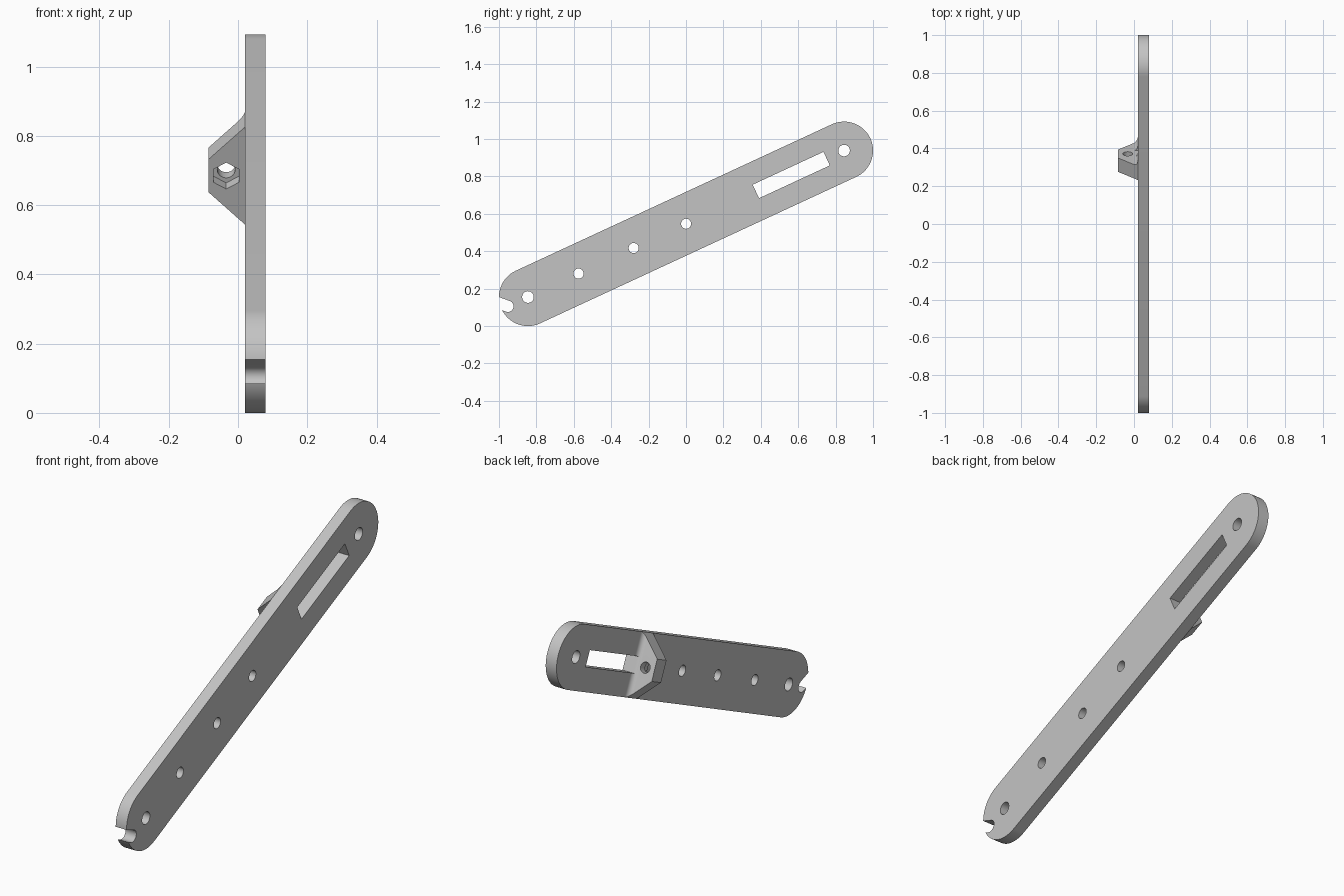
import bpy
import bmesh
from math import atan2, cos, sin, pi, hypot
from mathutils import Matrix, Vector

cube = bpy.data.objects.get("Cube")
if cube:
    bpy.data.objects.remove(cube, do_unlink=True)

grey = bpy.data.materials.new("plain grey")
grey.use_nodes = True
grey.diffuse_color = (0.55, 0.55, 0.55, 1)
grey.node_tree.nodes["Principled BSDF"].inputs["Base Color"].default_value = grey.diffuse_color

# Local frame: x = thickness, y = along the arm, z = across the arm
R = 0.155
DY, DZ = 1.69, 0.783
LENGTH = hypot(DY, DZ)
PLACE = Matrix.Translation((0, -DY / 2, R)) @ Matrix.Rotation(atan2(DZ, DY), 4, "X")
INNER, OUTER = 0.02, 0.08


def make_object(name, bm):
    bmesh.ops.recalc_face_normals(bm, faces=bm.faces)
    mesh = bpy.data.meshes.new(name)
    bm.to_mesh(mesh)
    bm.free()
    mesh.materials.append(grey)
    obj = bpy.data.objects.new(name, mesh)
    bpy.context.collection.objects.link(obj)
    return obj


def arc(cy, cz, r, start, end, steps):
    angles = [start + (end - start) * i / steps for i in range(steps + 1)]
    return [(cy + r * cos(a), cz + r * sin(a)) for a in angles]


def slab(name, outline, x0, x1):
    """Extrude an outline of (along, across) points through the thickness."""
    bm = bmesh.new()
    face = bm.faces.new([bm.verts.new((x0, y, z)) for y, z in outline])
    grown = bmesh.ops.extrude_face_region(bm, geom=[face])["geom"]
    moved = [v for v in grown if isinstance(v, bmesh.types.BMVert)]
    bmesh.ops.translate(bm, verts=moved, vec=(x1 - x0, 0, 0))
    return make_object(name, bm)


def rod(name, sides, r, x, y0, y1):
    """Cylinder or hexagon running along the arm, a corner pointing across."""
    bm = bmesh.new()
    bmesh.ops.create_cone(bm, cap_ends=True, segments=sides, radius1=r, radius2=r, depth=y1 - y0)
    bmesh.ops.transform(bm, verts=bm.verts, matrix=Matrix.Translation((x, (y0 + y1) / 2, 0))
                        @ Matrix.Rotation(pi / 2, 4, "X"))
    return make_object(name, bm)


def cut(target, cutter):
    cutter.hide_render = True
    mod = target.modifiers.new("cut", "BOOLEAN")
    mod.operation = "DIFFERENCE"
    mod.solver = "EXACT"
    mod.object = cutter
    bpy.ops.object.select_all(action="DESELECT")
    bpy.context.view_layer.objects.active = target
    target.select_set(True)
    bpy.ops.object.modifier_apply(modifier=mod.name)
    bpy.data.objects.remove(cutter, do_unlink=True)


# Arm plate with rounded ends
outline = arc(LENGTH, 0, R, -pi / 2, pi / 2, 40) + arc(0, 0, R, pi / 2, 3 * pi / 2, 40)
plate = slab("arm_plate", outline, INNER, OUTER)

# Round holes along the centre line
for along, r in ((0, 0.031), (0.298, 0.027), (0.623, 0.027), (0.932, 0.027), (LENGTH, 0.031)):
    cut(plate, slab("hole_cutter", arc(along, 0, r, 0, 2 * pi * 31 / 32, 31), 0, 0.1))

# Rounded notch leaving the lower end at 45 degrees
notch = arc(-0.118, 0, 0.03, -3 * pi / 4, pi / 4, 20)
notch += [(y - 0.1, z + 0.1) for y, z in (notch[-1], notch[0])]
cut(plate, slab("notch_cutter", notch, 0, 0.1))

# Bracket: tapers away from the plate, with a fillet at its foot on one side
FRONT, BACK = 1.26, 1.341
TIP, FILLET = -0.085, 0.025
stations = [(TIP, 0)]
for i in range(9):
    a = pi / 2 * i / 8
    stations.append((INNER - FILLET + FILLET * sin(a), FILLET * (1 - cos(a))))
bm = bmesh.new()
rings = []
for x, extra in stations:
    half = 0.0525 + (R - 0.0525) * (x - TIP) / (INNER - TIP)
    corners = ((FRONT, -half), (BACK + extra, -half), (BACK + extra, half), (FRONT, half))
    rings.append([bm.verts.new((x, y, z)) for y, z in corners])
for a, b in zip(rings, rings[1:]):
    for i in range(4):
        j = (i + 1) % 4
        bm.faces.new((a[i], a[j], b[j], b[i]))
bm.faces.new(rings[0])
bm.faces.new(rings[-1])
bracket = make_object("bolt_bracket", bm)

# Bolt hole and hexagonal nut pocket
cut(bracket, rod("bolt_cutter", 32, 0.026, -0.034, 1.2, 1.4))
cut(bracket, rod("nut_cutter", 6, 0.042, -0.034, 1.2, FRONT + 0.042))

# Long slot, also clearing the bracket fillet
slot = [(1.343, -0.04), (1.76, -0.04), (1.76, 0.04), (1.343, 0.04)]
for part in (plate, bracket):
    cut(part, slab("slot_cutter", slot, -0.02, 0.1))

# Tilt the arm into place and shade it
for part in (plate, bracket):
    part.data.transform(PLACE)
    bpy.ops.object.select_all(action="DESELECT")
    part.select_set(True)
    bpy.context.view_layer.objects.active = part
    bpy.ops.object.shade_smooth_by_angle(angle=pi / 6)
